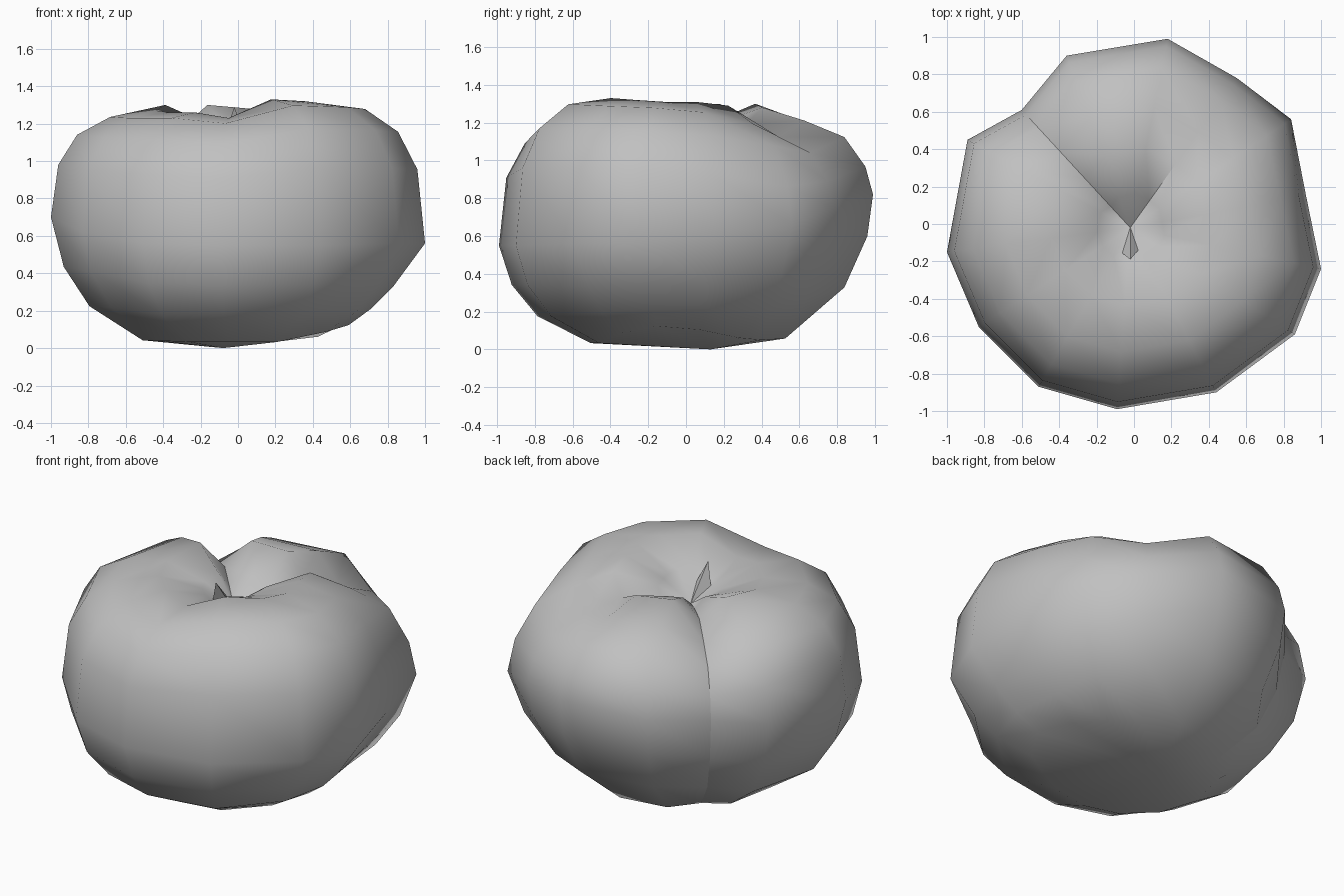
import bpy
import bmesh
from mathutils import Vector

# Remove the default cube only
cube = bpy.data.objects.get("Cube")
if cube:
    bpy.data.objects.remove(cube, do_unlink=True)


def make_material(name, colour):
    mat = bpy.data.materials.new(name)
    mat.use_nodes = True
    mat.diffuse_color = colour
    mat.node_tree.nodes["Principled BSDF"].inputs["Base Color"].default_value = colour
    return mat


def make_object(name, bm, mat, angle):
    bmesh.ops.recalc_face_normals(bm, faces=bm.faces)
    mesh = bpy.data.meshes.new(name)
    bm.to_mesh(mesh)
    bm.free()
    mesh.materials.append(mat)
    obj = bpy.data.objects.new(name, mesh)
    bpy.context.collection.objects.link(obj)
    bpy.ops.object.select_all(action='DESELECT')
    obj.select_set(True)
    bpy.context.view_layer.objects.active = obj
    bpy.ops.object.shade_smooth_by_angle(angle=angle)
    return obj


grey = make_material("plain_grey", (0.53, 0.53, 0.53, 1.0))

# Lobed outline: x, y of the widest point, its height, height of the top rim,
# how far the shoulder slumps, how far the underside is tucked in (-) or filled (+)
meridians = [
    (1.0, -.24, .56, 1.31, .1, -1), (.86, -.59, .56, 1.32, .1, -.6),
    (.44, -.9, .55, 1.33, .1, 0), (-.09, -.99, .55, 1.23, .1, 0),
    (-.51, -.87, .56, 1.26, .1, 0), (-.83, -.55, .62, 1.26, .15, .4),
    (-1.0, -.15, .7, 1.27, .25, 0), (-.89, .45, .75, 1.3, .7, 0),
    (-.6, .61, .75, 1.16, 1, .4), (-.36, .9, .8, 1.3, 1, 1),
    (.18, .99, .82, 1.28, 1, 1), (.55, .78, .75, 1.19, 1, .6),
    (.84, .56, .66, 1.29, 1, -.2), (.92, .15, .6, 1.31, .4, -.7),
]
NOTCH = 8
HOLLOW = Vector((-.02, -.02, 1.09))   # bottom of the top dimple

# Underside profiles: share of radius, share of the height of the widest point
tucked = [(.6, .22), (.72, .38), (.83, .58)]
plain = [(.5, .06), (.79, .32), (.93, .62)]
filled = [(.54, .07), (.85, .4), (.97, .73)]

# Shoulder profiles: share of radius, share of the rise to the rim
full = [(.96, .55), (.86, .81), (.69, .97), (.43, 1)]
slumped = [(.96, .32), (.85, .66), (.64, .85), (.42, 1)]


def mix(first, second, t):
    return [Vector(p).lerp(Vector(q), t) for p, q in zip(first, second)]


def meridian_points(x, y, widest, rim, slump, fill):
    def at(share, z):
        spot = HOLLOW.lerp(Vector((x, y, 0)), share)
        return Vector((spot.x, spot.y, z))
    under = mix(plain, filled if fill > 0 else tucked, abs(fill))
    points = [at(r, widest * k) for r, k in under]
    points.append(at(1, widest))
    points += [at(r, widest + (rim - widest) * k) for r, k in mix(full, slumped, slump)]
    points.append(at(.18, HOLLOW.z + (rim - HOLLOW.z) * .55))
    return points


# Fruit body: meridians bridged into a closed, lobed skin
bm = bmesh.new()
columns = [[bm.verts.new(p) for p in meridian_points(*m)] for m in meridians]
base = bm.verts.new((-.08, .13, 0))
hollow = bm.verts.new(HOLLOW)
for i, a in enumerate(columns):
    b = columns[(i + 1) % len(columns)]
    bm.faces.new((base, a[0], b[0]))
    bm.faces.new((hollow, b[-1], a[-1]))
    for j in range(len(a) - 1):
        bm.faces.new((a[j], a[j + 1], b[j + 1], b[j]))
body = make_object("fruit_body", bm, grey, 1.1)

# Keep the groove down the back crisp
count = len(columns[NOTCH])
groove = range(NOTCH * count, (NOTCH + 1) * count)
bm = bmesh.new()
bm.from_mesh(body.data)
for edge in bm.edges:
    if all(v.index in groove for v in edge.verts):
        edge.smooth = False
bm.to_mesh(body.data)
bm.free()

# Stem: a small leaning spike in the dimple
bm = bmesh.new()
back, left, right, tip = [bm.verts.new(p) for p in (
    (-.02, -.01, 1.08), (.04, -.12, 1.13), (-.07, -.15, 1.14), (-.02, -.19, 1.29))]
for face in ((back, left, tip), (left, right, tip), (right, back, tip), (back, right, left)):
    bm.faces.new(face)
make_object("stem", bm, grey, 0.5)
